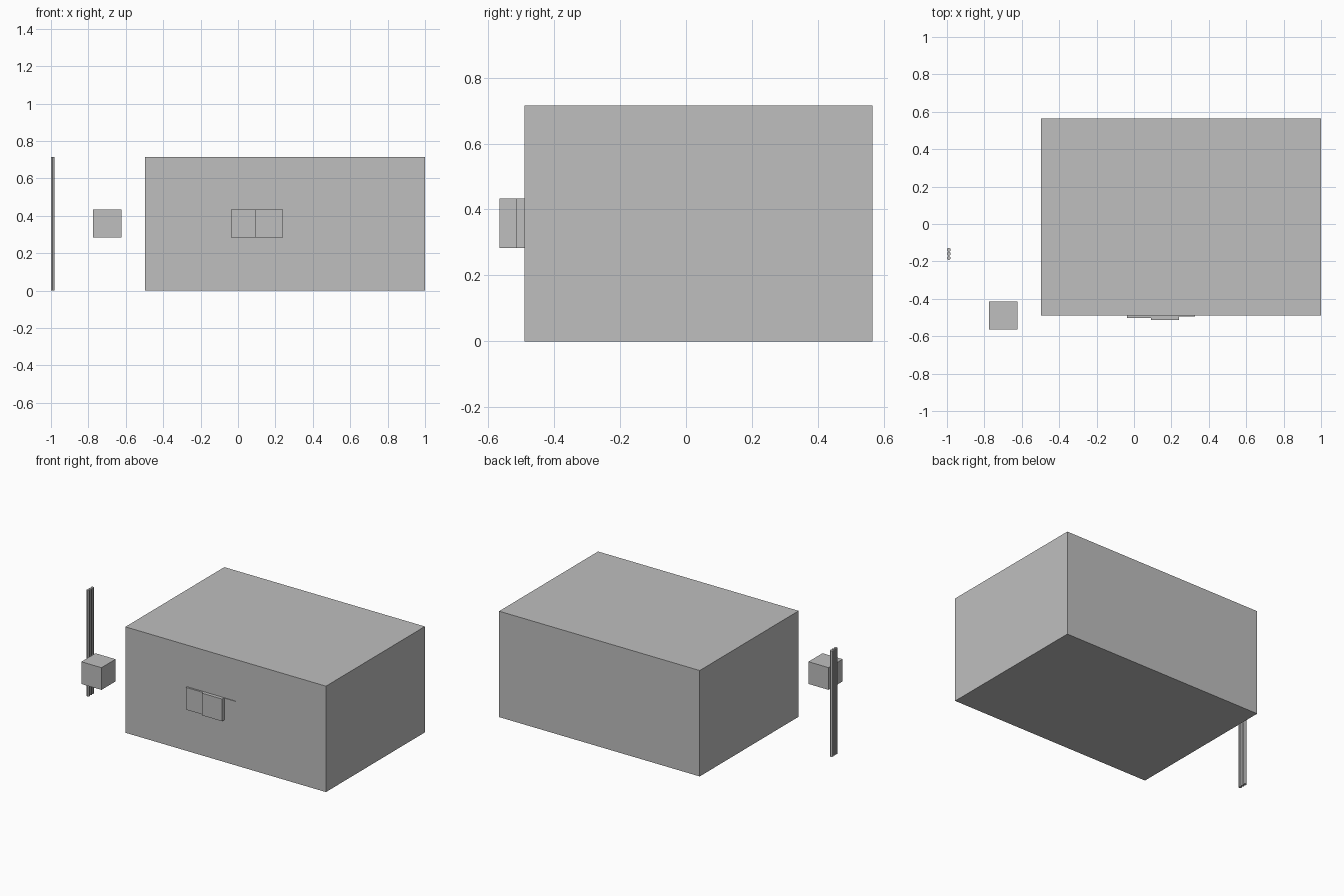
import bpy
import math

default = bpy.data.objects.get("Cube")
if default:
    bpy.data.objects.remove(default, do_unlink=True)

grey = bpy.data.materials.new("plain_grey")
grey.use_nodes = True
grey.diffuse_color = (0.52, 0.52, 0.52, 1)
grey.node_tree.nodes["Principled BSDF"].inputs["Base Color"].default_value = (0.52, 0.52, 0.52, 1)


def box(name, low, high):
    """Box between two opposite corners."""
    bpy.ops.mesh.primitive_cube_add(size=1)
    obj = bpy.context.object
    obj.name = name
    obj.location = [(a + b) / 2 for a, b in zip(low, high)]
    obj.scale = [b - a for a, b in zip(low, high)]
    bpy.ops.object.transform_apply(location=False, rotation=False, scale=True)
    obj.data.materials.append(grey)
    return obj


HEIGHT = 0.715
FRONT = -0.49

# Main block and the separate small cube
box("main_block", (-0.498, FRONT, 0), (1, 0.565, HEIGHT))
box("small_cube", (-0.774, -0.565, 0.284), (-0.624, -0.415, 0.434))

# Two overlapping sliding panels with a thin rail along their top
box("rear_panel", (-0.037, -0.502, 0.284), (0.113, FRONT, 0.434))
box("front_panel", (0.091, -0.514, 0.284), (0.241, FRONT, 0.434))
box("panel_rail", (-0.037, -0.494, 0.432), (0.325, FRONT, 0.434))

# Row of three touching hexagonal rods
RADIUS = 0.011
for i in range(3):
    bpy.ops.mesh.primitive_cylinder_add(
        vertices=6, radius=RADIUS, depth=HEIGHT,
        location=(-1 + RADIUS * math.cos(math.pi / 6), -0.16 + (i - 1) * 2 * RADIUS, HEIGHT / 2))
    rod = bpy.context.object
    rod.name = f"rod_{i + 1}"
    rod.data.materials.append(grey)
